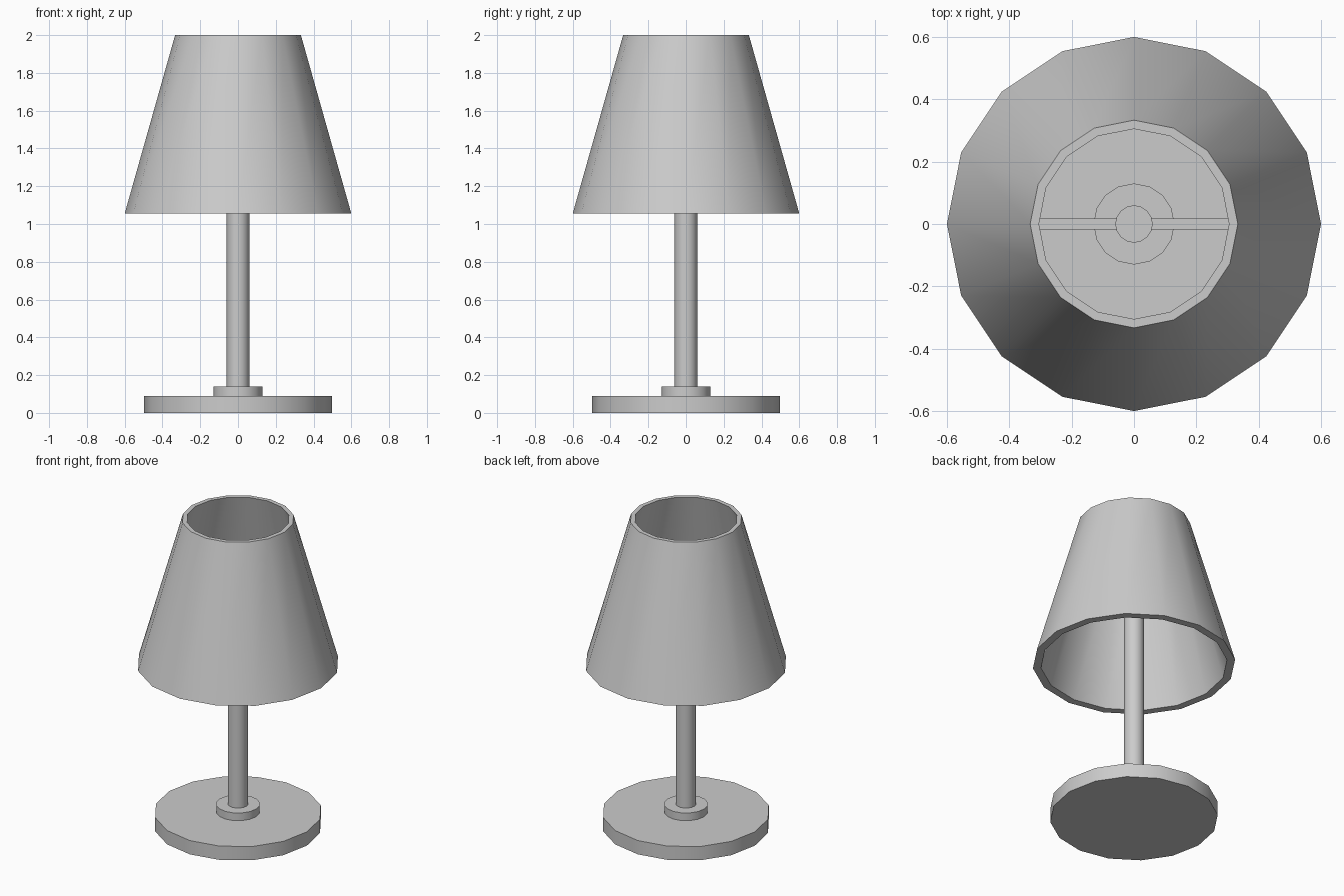
import bpy, bmesh
from math import cos, sin, pi

if "Cube" in bpy.data.objects:
    bpy.data.objects.remove(bpy.data.objects["Cube"])


def lathe(name, profile, n=16, closed=False):
    """Spin an (r, z) profile around z; open profiles get end caps."""
    bm = bmesh.new()
    rings = [[bm.verts.new((r * cos(2 * pi * i / n), r * sin(2 * pi * i / n), z))
              for i in range(n)] for r, z in profile]
    pairs = list(zip(rings, rings[1:] + rings[:1])) if closed else list(zip(rings, rings[1:]))
    for a, b in pairs:
        for i in range(n):
            j = (i + 1) % n
            bm.faces.new((a[i], a[j], b[j], b[i]))
    if not closed:
        bm.faces.new(rings[0][::-1])
        bm.faces.new(rings[-1])
    bmesh.ops.recalc_face_normals(bm, faces=bm.faces)
    mesh = bpy.data.meshes.new(name)
    bm.to_mesh(mesh)
    bm.free()
    ob = bpy.data.objects.new(name, mesh)
    bpy.context.collection.objects.link(ob)
    bpy.ops.object.select_all(action='DESELECT')
    ob.select_set(True)
    bpy.context.view_layer.objects.active = ob
    bpy.ops.object.shade_smooth_by_angle(angle=pi / 6)
    return ob


# Foot, collar and stem
lathe("base", [(0.497, 0), (0.497, 0.09)])
lathe("collar", [(0.13, 0.09), (0.13, 0.14)])
lathe("stem", [(0.06, 0.14), (0.06, 1.83)])

# Hollow tapered shade
lathe("shade", [(0.6, 1.055), (0.333, 2.0), (0.305, 2.0), (0.552, 1.055)], closed=True)

# Cross bar carrying the shade on the stem
bpy.ops.mesh.primitive_cube_add(size=1, location=(0, 0, 1.68))
bar = bpy.context.object
bar.name = "shade_support_bar"
bar.scale = (0.78, 0.036, 0.036)
